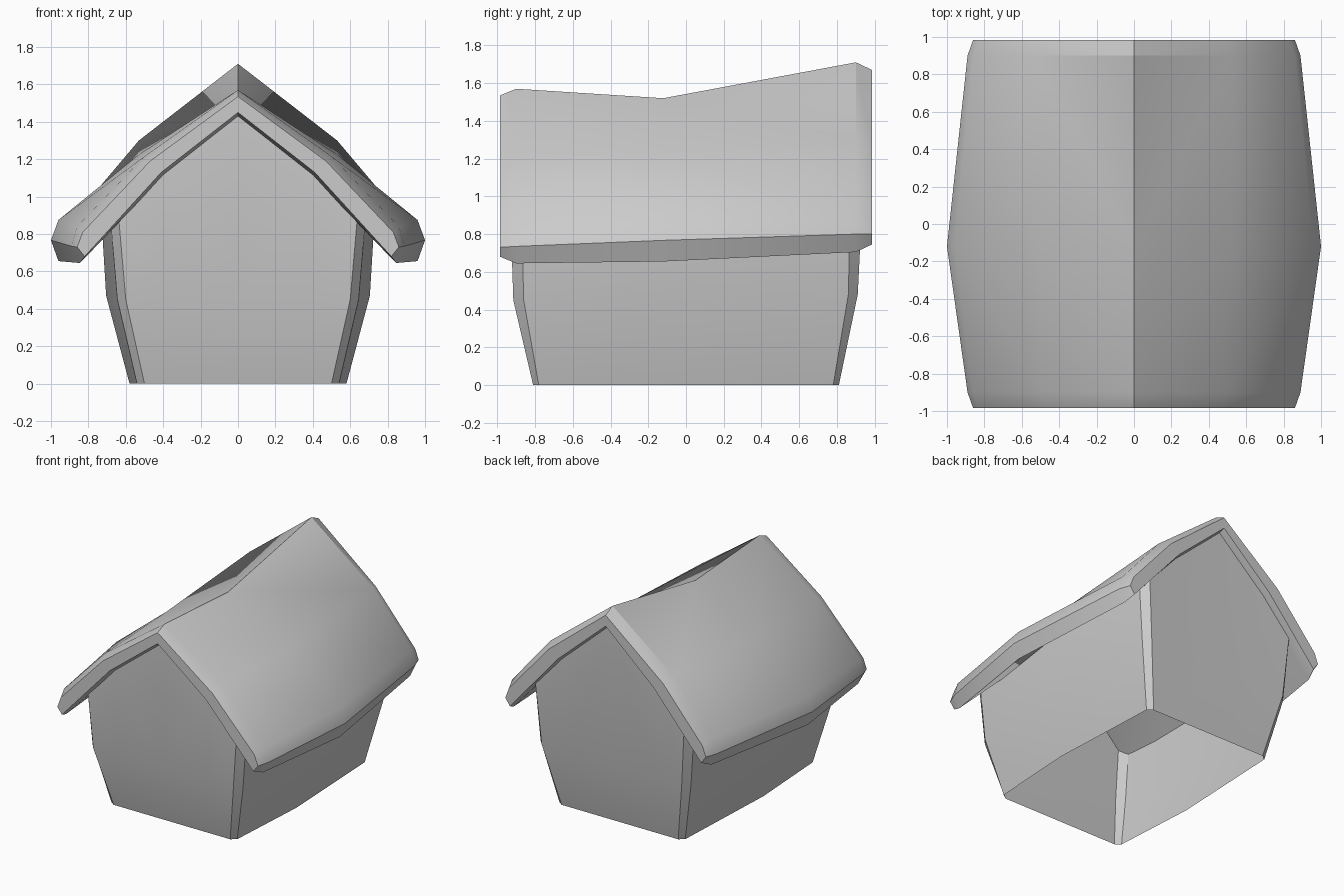
import bpy, bmesh, math

if "Cube" in bpy.data.objects:
    bpy.data.objects.remove(bpy.data.objects["Cube"])


def loft_half(name, rows, cap_ends=False):
    """Bridge successive rows of points on the +x side, then mirror across x = 0."""
    bm = bmesh.new()
    grid = [[bm.verts.new(p) for p in row] for row in rows]
    for a, b in zip(grid, grid[1:]):
        for i in range(len(a) - 1):
            bm.faces.new((a[i], a[i + 1], b[i + 1], b[i]))
    if cap_ends:
        for ring in (grid[0], grid[-1]):
            n = len(ring)
            # quads between the top and underside of the slab, plus the eave end
            bm.faces.new((ring[0], ring[1], ring[n - 2], ring[n - 1]))
            bm.faces.new(ring[1:n - 1])
    bmesh.ops.mirror(bm, geom=bm.verts[:] + bm.edges[:] + bm.faces[:],
                     axis='X', merge_dist=0.0005)
    bmesh.ops.remove_doubles(bm, verts=bm.verts[:], dist=0.0005)
    bmesh.ops.recalc_face_normals(bm, faces=bm.faces[:])
    mesh = bpy.data.meshes.new(name)
    bm.to_mesh(mesh)
    bm.free()
    obj = bpy.data.objects.new(name, mesh)
    bpy.context.collection.objects.link(obj)
    bpy.ops.object.select_all(action='DESELECT')
    obj.select_set(True)
    bpy.context.view_layer.objects.active = obj
    bpy.ops.object.shade_smooth_by_angle(angle=math.radians(30))
    return obj


# Sagging roof slab: half sections run ridge, knee, eave, underside knee, underside ridge
roof_sections = [
    (-0.985, [(0, 1.535), (.47, 1.19), (.83, .81), (.86, .73), (.82, .68), (.41, 1.13), (0, 1.45)]),
    (-0.90, [(0, 1.57), (.50, 1.215), (.86, .84), (.89, .735), (.845, .645), (.40, 1.105), (0, 1.42)]),
    (-0.12, [(0, 1.52), (.53, 1.225), (.96, .875), (1.0, .767), (.96, .655), (.44, 1.09), (0, 1.385)]),
    (0.90, [(0, 1.71), (.53, 1.30), (.86, .91), (.89, .80), (.845, .705), (.40, 1.20), (0, 1.56)]),
    (0.985, [(0, 1.67), (.49, 1.275), (.83, .88), (.86, .80), (.82, .745), (.41, 1.22), (0, 1.585)]),
]
loft_half("roof", [[(x, y, z) for x, z in pts] for y, pts in roof_sections], cap_ends=True)

# Flared walls, open below: columns run front centre, corner, side, corner, back centre
# each column: foot (x, y), waist (x, y, z), top (x, y, z)
wall_columns = [
    ((0, -.81), (0, -.915, .45), (0, -.93, 1.47)),
    ((.33, -.81), (.39, -.915, .45), (.41, -.93, 1.15)),
    ((.50, -.81), (.60, -.915, .45), (.64, -.93, .91)),
    ((.54, -.78), (.645, -.86, .45), (.68, -.87, .86)),
    ((.58, -.12), (.705, -.12, .47), (.73, -.12, .88)),
    ((.54, .78), (.645, .86, .48), (.68, .87, .93)),
    ((.50, .81), (.60, .91, .48), (.64, .935, .98)),
    ((.33, .81), (.39, .91, .48), (.41, .935, 1.25)),
    ((0, .81), (0, .91, .48), (0, .935, 1.61)),
]
loft_half("walls", [[(*foot, 0), waist, top] for foot, waist, top in wall_columns])
